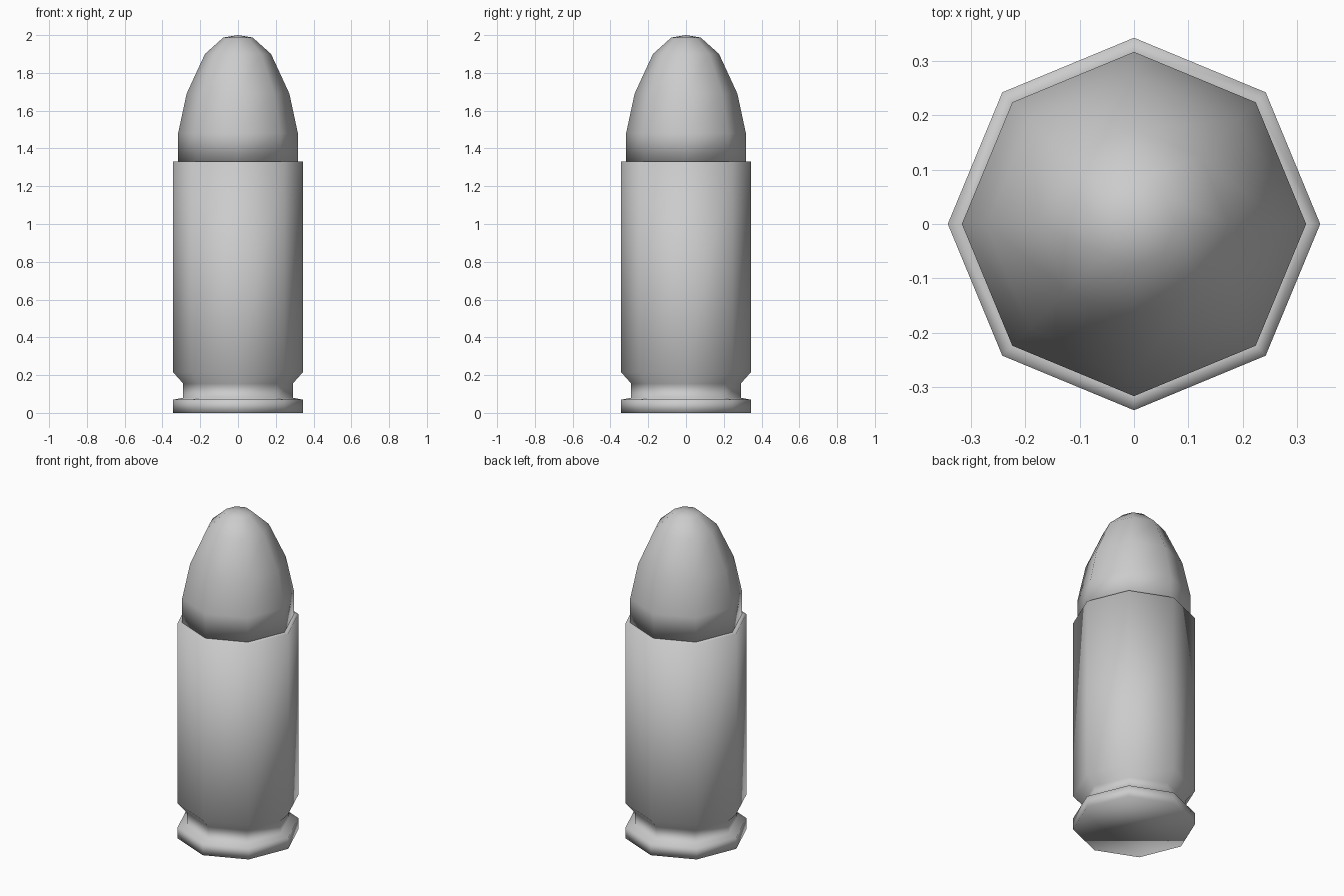
import bpy
import bmesh
from math import cos, sin, tau

SIDES = 8

cube = bpy.data.objects.get("Cube")
if cube:
    bpy.data.objects.remove(cube, do_unlink=True)

# Single grey metal
GREY = (0.6, 0.6, 0.6, 1.0)
metal = bpy.data.materials.new("grey metal")
metal.use_nodes = True
metal.diffuse_color = GREY
metal.node_tree.nodes["Principled BSDF"].inputs["Base Color"].default_value = GREY


def lathe(name, profile, tip=None):
    """Revolve (radius, height) points; cap the base, and close the top if a tip height is given."""
    bm = bmesh.new()
    rings = [[bm.verts.new((r * cos(tau * i / SIDES), r * sin(tau * i / SIDES), z))
              for i in range(SIDES)] for r, z in profile]
    for low, high in zip(rings, rings[1:]):
        for i in range(SIDES):
            j = (i + 1) % SIDES
            bm.faces.new((low[i], low[j], high[j], high[i]))
    bm.faces.new(rings[0][::-1])
    if tip is not None:
        apex = bm.verts.new((0, 0, tip))
        for i in range(SIDES):
            bm.faces.new((rings[-1][i], rings[-1][(i + 1) % SIDES], apex))
    mesh = bpy.data.meshes.new(name)
    bm.to_mesh(mesh)
    bm.free()
    mesh.shade_smooth()
    mesh.materials.append(metal)
    obj = bpy.data.objects.new(name, mesh)
    bpy.context.collection.objects.link(obj)
    return obj


# Casing: base rim, extractor groove, shoulder, straight wall and mouth lip
lathe("casing", [(0.343, 0), (0.343, 0.07), (0.29, 0.08), (0.29, 0.155),
                 (0.343, 0.215), (0.343, 1.33), (0.317, 1.33)])

# Rounded nose seated in the casing mouth
lathe("nose", [(0.317, 1.33), (0.317, 1.48), (0.272, 1.69),
               (0.175, 1.9), (0.078, 1.987)], tip=2.0)
